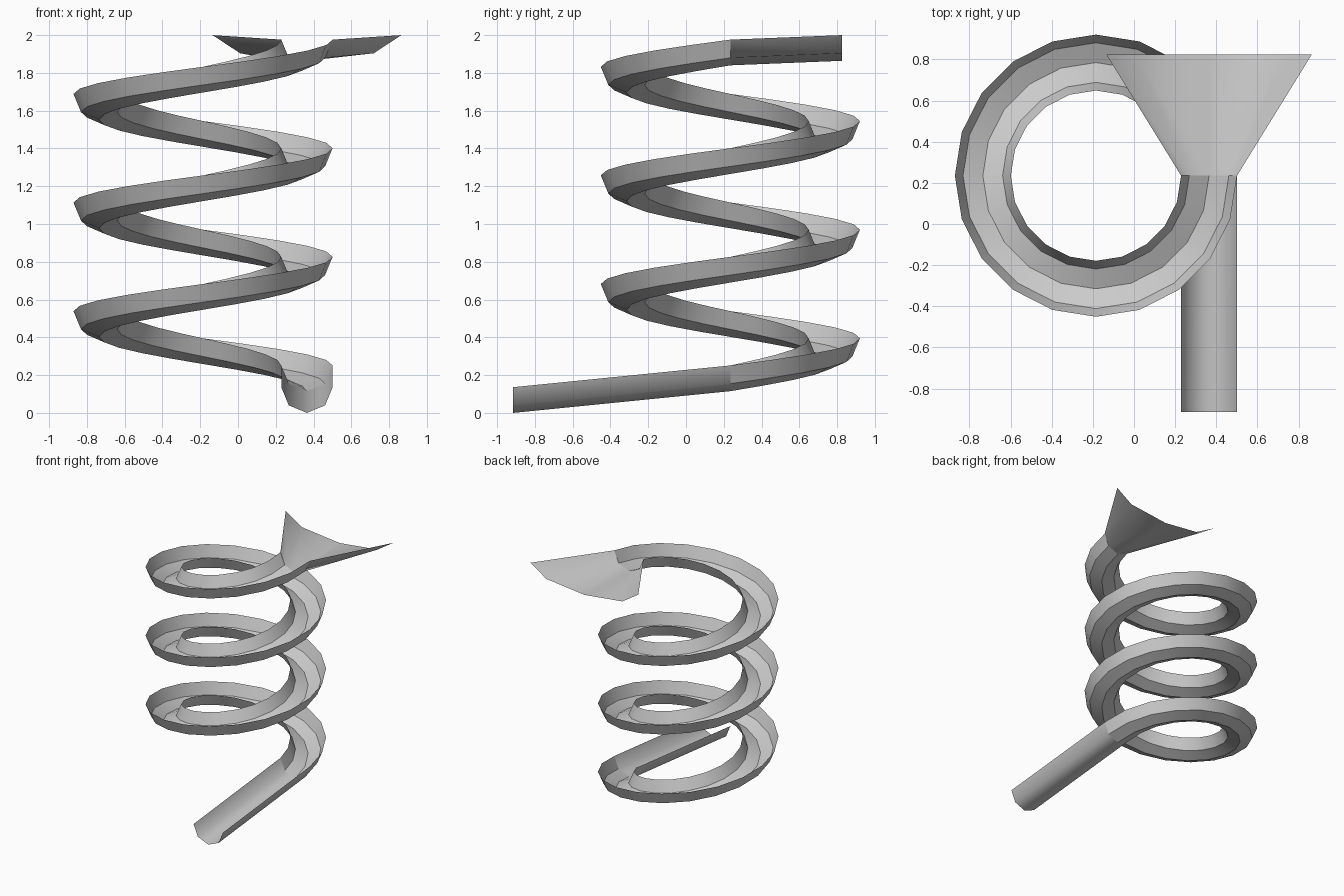
import bpy
import bmesh
from math import sin, cos, pi, radians

if "Cube" in bpy.data.objects:
    bpy.data.objects.remove(bpy.data.objects["Cube"])

CX, CY, R = -0.185, 0.235, 0.55      # spiral axis and centreline radius
W = 0.136                            # half width of the open channel
PITCH, TURNS, SEG = 0.575, 3, 20
Z0 = 0.251                           # rim height where the spiral starts
CHUTE_X = CX + R

# Open half-round channel: (sideways offset, drop below rim)
PROFILE = [(W * cos(a), -W * sin(a)) for a in (i * pi / 4 for i in range(5))]


def loft(name, stations, angle):
    """Sweep the channel along stations (x, y, z, heading, width factor)."""
    bm = bmesh.new()
    rings = []
    for x, y, z, t, s in stations:
        rings.append([bm.verts.new((x + o * s * cos(t), y + o * s * sin(t), z + d))
                      for o, d in PROFILE])
    for a, b in zip(rings, rings[1:]):
        for i in range(len(PROFILE) - 1):
            bm.faces.new((a[i], b[i], b[i + 1], a[i + 1]))
    mesh = bpy.data.meshes.new(name)
    bm.to_mesh(mesh)
    bm.free()
    obj = bpy.data.objects.new(name, mesh)
    bpy.context.collection.objects.link(obj)
    bpy.context.view_layer.objects.active = obj
    obj.select_set(True)
    bpy.ops.object.shade_smooth_by_angle(angle=radians(angle))
    obj.select_set(False)
    return obj


# Straight outlet chute at the bottom
loft("outlet_chute", [(CHUTE_X, -0.915, W, 0, 1), (CHUTE_X, CY, Z0, 0, 1)], 60)

# Three-turn spiral channel
spiral = []
for i in range(TURNS * SEG + 1):
    t = 2 * pi * i / SEG
    spiral.append((CX + R * cos(t), CY + R * sin(t), Z0 + PITCH * i / SEG, t, 1))
loft("spiral_channel", spiral, 35)

# Flared inlet at the top
loft("flared_inlet", [(CHUTE_X, CY, Z0 + PITCH * TURNS, 0, 1),
                      (CHUTE_X, 0.825, 2.0, 0, 0.5 / W)], 60)
